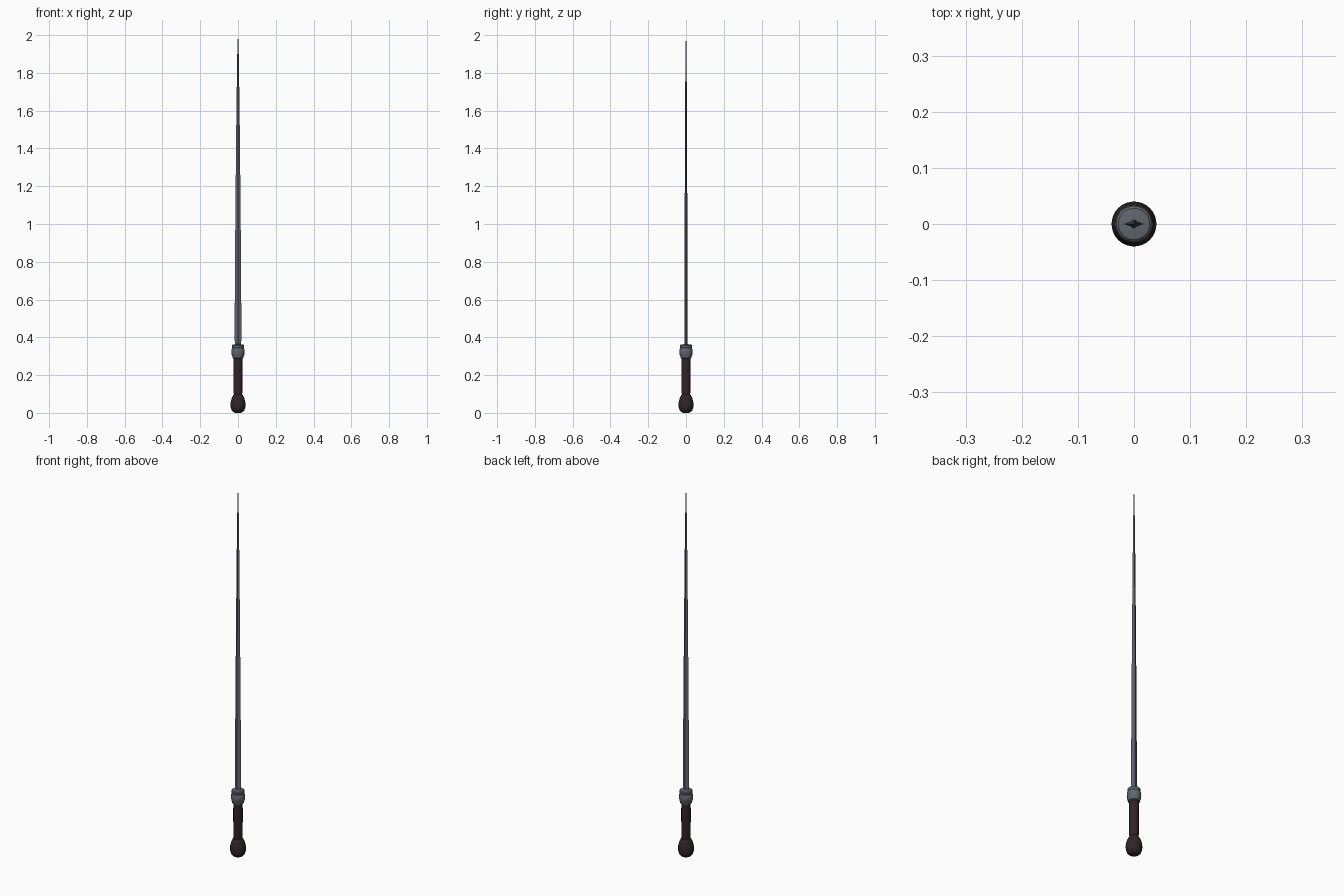
import bpy, bmesh, math

if "Cube" in bpy.data.objects:
    bpy.data.objects.remove(bpy.data.objects["Cube"])


def material(name, rgb):
    m = bpy.data.materials.new(name)
    m.diffuse_color = (*rgb, 1)
    m.use_nodes = True
    m.node_tree.nodes["Principled BSDF"].inputs["Base Color"].default_value = m.diffuse_color
    return m


steel = material("dark steel", (0.115, 0.135, 0.155))
wood = material("dark brown grip", (0.030, 0.018, 0.018))


def loft(name, rings, mat, angle):
    """Skin a stack of equal rings and cap both ends."""
    bm = bmesh.new()
    loops = [[bm.verts.new(p) for p in ring] for ring in rings]
    n = len(loops[0])
    for a, b in zip(loops, loops[1:]):
        for i in range(n):
            j = (i + 1) % n
            bm.faces.new((a[i], a[j], b[j], b[i]))
    bm.faces.new(loops[0][::-1])
    bm.faces.new(loops[-1])
    bmesh.ops.recalc_face_normals(bm, faces=bm.faces[:])
    me = bpy.data.meshes.new(name)
    bm.to_mesh(me)
    bm.free()
    me.materials.append(mat)
    ob = bpy.data.objects.new(name, me)
    bpy.context.collection.objects.link(ob)
    bpy.ops.object.select_all(action='DESELECT')
    ob.select_set(True)
    bpy.context.view_layer.objects.active = ob
    bpy.ops.object.shade_smooth_by_angle(angle=math.radians(angle))
    return ob


def lathe(name, profile, mat, sides=24):
    rings = [[(r * math.cos(2 * math.pi * i / sides),
               r * math.sin(2 * math.pi * i / sides), z) for i in range(sides)]
             for r, z in profile]
    return loft(name, rings, mat, 35)


# rounded pommel, slightly pear shaped
lathe("pommel", [(0.014, 0.0), (0.024, 0.004), (0.033, 0.013), (0.038, 0.026),
                 (0.040, 0.043), (0.038, 0.060), (0.034, 0.076),
                 (0.028, 0.088), (0.024, 0.097), (0.020, 0.100)], wood, 32)

# straight grip
lathe("grip", [(0.022, 0.09), (0.023, 0.12), (0.0235, 0.19),
               (0.0235, 0.26), (0.023, 0.295)], wood)

# steel collar with a lower ring, a bulge and an upper rim
lathe("collar", [(0.024, 0.288), (0.029, 0.291), (0.030, 0.300), (0.033, 0.306),
                 (0.0345, 0.322), (0.0335, 0.337), (0.030, 0.344),
                 (0.032, 0.347), (0.032, 0.357), (0.028, 0.361),
                 (0.010, 0.364)], steel, 32)


# long tapering blade with hollow-ground diamond section
def section(w, t, z):
    return [(w, 0, z), (w * 0.4, t * 0.45, z), (0, t, z), (-w * 0.4, t * 0.45, z),
            (-w, 0, z), (-w * 0.4, -t * 0.45, z), (0, -t, z), (w * 0.4, -t * 0.45, z)]


loft("blade", [section(w, t, z) for w, t, z in (
    (0.015, 0.008, 0.35), (0.018, 0.0085, 0.39), (0.0165, 0.008, 0.75),
    (0.0125, 0.0065, 1.20), (0.0085, 0.005, 1.60), (0.004, 0.003, 1.90),
    (0.0006, 0.0006, 2.0))], steel, 20)
